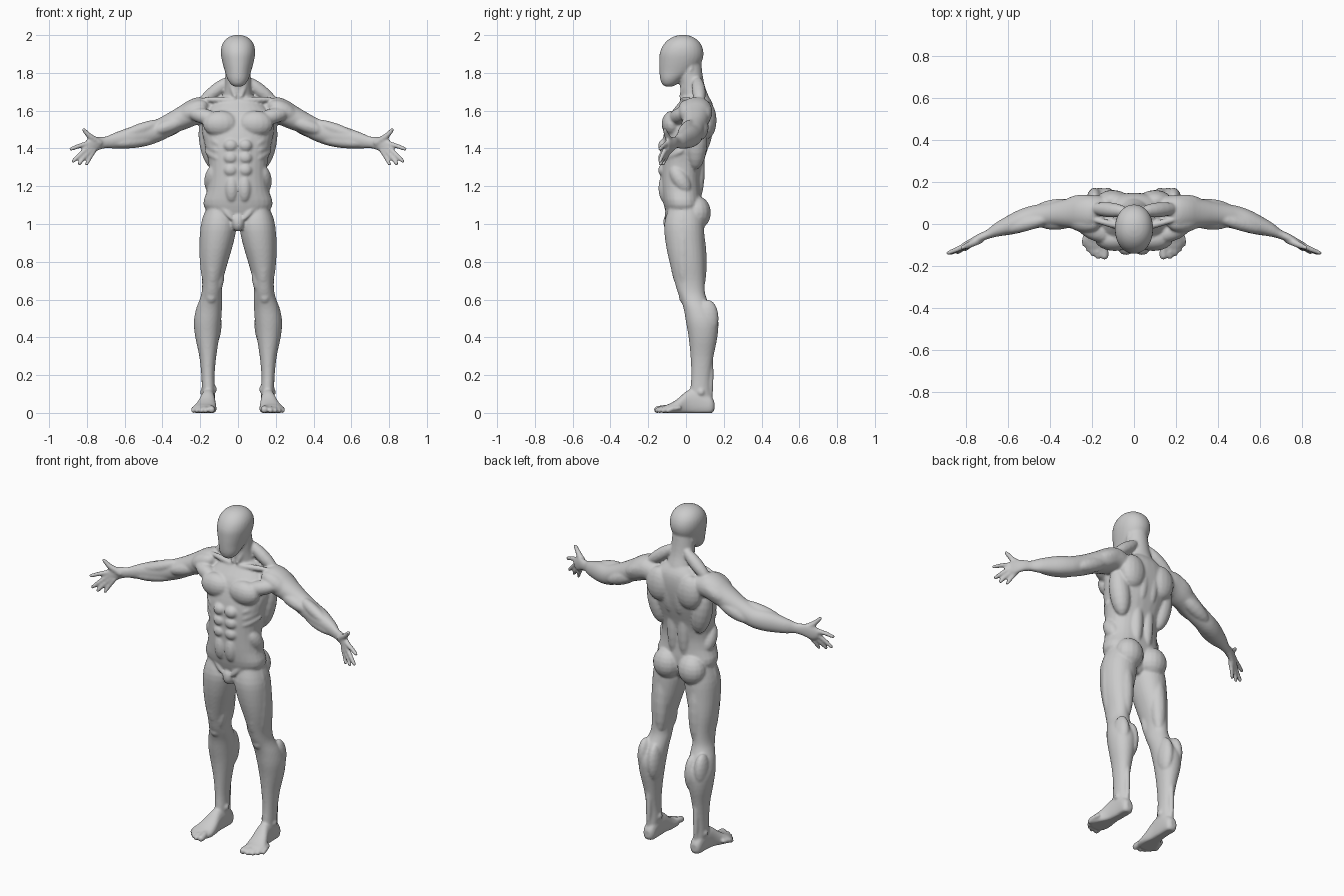
import bpy, math
from mathutils import Vector, Matrix

verts, faces = [], []


def skin(rings):
    """Join equal rings of points into one closed piece."""
    base, n = len(verts), len(rings[0])
    for ring in rings:
        verts.extend(ring)
    for i in range(len(rings) - 1):
        for j in range(n):
            a, b = base + i * n + j, base + i * n + (j + 1) % n
            faces.append((a, b, b + n, a + n))
    last = base + (len(rings) - 1) * n
    faces.append(tuple(range(base + n - 1, base - 1, -1)))
    faces.append(tuple(range(last, last + n)))


def loft(axis, rows, power=2.2, sides=28, steps=3):
    """Skin rounded sections; row = (t, a0, a1, b0, b1): extents at t along axis."""
    rows = [Vector(r) for r in rows]
    smooth = []
    for i in range(len(rows) - 1):
        p0, p1, p2, p3 = rows[max(i - 1, 0)], rows[i], rows[i + 1], rows[min(i + 2, len(rows) - 1)]
        for k in range(steps):
            u = k / steps
            smooth.append(0.5 * (2 * p1 + (p2 - p0) * u + (2 * p0 - 5 * p1 + 4 * p2 - p3) * u * u
                                 + (3 * p1 - p0 - 3 * p2 + p3) * u ** 3))
    smooth.append(rows[-1])
    rings = []
    for t, a0, a1, b0, b1 in smooth:
        ring = []
        for j in range(sides):
            ang = 2 * math.pi * (j + 0.5) / sides
            c, s = math.cos(ang), math.sin(ang)
            a = (a0 + a1) / 2 + (a1 - a0) / 2 * math.copysign(abs(c) ** (2 / power), c)
            b = (b0 + b1) / 2 + (b1 - b0) / 2 * math.copysign(abs(s) ** (2 / power), s)
            ring.append(Vector({'x': (t, a, b), 'y': (a, t, b), 'z': (a, b, t)}[axis]))
        rings.append(ring)
    skin(rings)


def circle(r, z, n=16):
    return [Vector((r * math.cos(2 * math.pi * j / n), r * math.sin(2 * math.pi * j / n), z)) for j in range(n)]


BALL = [circle(math.sin(a), -math.cos(a)) for a in [.02 + (math.pi - .04) * i / 10 for i in range(11)]]


def blob(c, r, rot=Matrix()):
    m = Matrix.Translation(c) @ rot @ Matrix.Diagonal((*r, 1))
    skin([[m @ p for p in ring] for ring in BALL])


def muscle(p, q, r):
    """Spindle stretched between two points."""
    p, q = Vector(p), Vector(q)
    rot = (q - p).to_track_quat('Z', 'Y').to_matrix().to_4x4()
    blob((p + q) / 2, (r, r, (q - p).length * 0.55), rot)


def digit(points, r0, r1):
    """Finger or toe: two tapering bones with a ball at each joint."""
    pts = [Vector(p) for p in points]
    radii = [r0, (r0 + r1) / 2, r1]
    for p, r in zip(pts, radii):
        blob(p, (r, r, r))
    for i in range(2):
        d = pts[i + 1] - pts[i]
        m = Matrix.Translation(pts[i]) @ d.to_track_quat('Z', 'Y').to_matrix().to_4x4()
        skin([[m @ p for p in circle(radii[i], 0)], [m @ p for p in circle(radii[i + 1], d.length)]])


# leg
loft('z', [(1.09, .04, .165, -.09, .08), (1.0, .008, .195, -.115, .095), (.9, .024, .202, -.108, .098),
           (.8, .053, .2, -.088, .1), (.7, .08, .19, -.062, .098), (.64, .085, .192, -.045, .1),
           (.6, .083, .203, -.028, .112), (.55, .085, .222, -.012, .14), (.48, .09, .234, .0, .17),
           (.4, .1, .226, .014, .166), (.3, .115, .205, .024, .146), (.2, .124, .194, .028, .131),
           (.12, .122, .191, .022, .13), (.05, .125, .187, .015, .145)], 2.1)
# thigh, knee and calf muscles
muscle((.165, -.02, 1.05), (.16, -.01, .67), .043)
muscle((.125, -.05, 1.1), (.135, -.035, .68), .05)
muscle((.1, -.015, .8), (.112, -.01, .64), .034)
muscle((.11, .06, 1.0), (.12, .07, .64), .045)
blob((.142, -.012, .615), (.03, .026, .036))
blob((.125, .115, .47), (.038, .058, .11))
blob((.188, .115, .5), (.038, .058, .1))
muscle((.157, .13, .35), (.157, .13, .06), .016)
blob((.186, .08, .11), (.014, .02, .02))
blob((.126, .07, .125), (.014, .02, .02))

# foot and toes
loft('y', [(.15, .138, .175, .015, .06), (.13, .122, .19, -.01, .09), (.07, .12, .192, -.015, .125),
           (.01, .12, .2, -.015, .12), (-.04, .115, .222, -.015, .078), (-.08, .114, .24, -.012, .052),
           (-.11, .12, .228, -.006, .04), (-.125, .13, .2, .0, .03)], 2.3)
for x, y, r in ((.14, -.152, .019), (.172, -.153, .0145), (.196, -.14, .0135), (.217, -.12, .013), (.236, -.096, .0125)):
    digit([(x * .8 + .036, y + .06, .026), (x, y + .022, .022), (x, y, r * .9)], r * .95, r)

# arm, from inside the shoulder to the palm
loft('x', [(.13, .01, .13, 1.53, 1.65), (.2, -.03, .138, 1.53, 1.672), (.26, -.028, .135, 1.508, 1.655),
           (.32, -.018, .12, 1.485, 1.617), (.4, -.012, .102, 1.443, 1.57), (.46, -.02, .092, 1.42, 1.542),
           (.5, -.03, .084, 1.41, 1.527), (.55, -.044, .066, 1.402, 1.518), (.6, -.052, .04, 1.4, 1.503),
           (.66, -.062, .004, 1.4, 1.48), (.7, -.073, -.028, 1.402, 1.463), (.74, -.09, -.047, 1.39, 1.462),
           (.775, -.108, -.068, 1.37, 1.456), (.8, -.115, -.082, 1.372, 1.445), (.815, -.115, -.09, 1.385, 1.43)], 2.1)
# shoulder, upper arm and forearm muscles
muscle((.17, .0, 1.635), (.31, .02, 1.56), .05)
muscle((.17, .1, 1.63), (.33, .09, 1.55), .045)
muscle((.28, .015, 1.55), (.45, .005, 1.49), .038)
muscle((.27, .085, 1.55), (.46, .07, 1.46), .042)
muscle((.4, .03, 1.54), (.62, -.03, 1.465), .033)
muscle((.44, .02, 1.45), (.66, -.04, 1.425), .033)

# fingers and thumb
digit([(.79, -.098, 1.428), (.845, -.122, 1.412), (.883, -.138, 1.397)], .0145, .0105)
digit([(.79, -.1, 1.41), (.84, -.125, 1.365), (.872, -.138, 1.333)], .0145, .0105)
digit([(.78, -.098, 1.393), (.818, -.12, 1.35), (.84, -.135, 1.319)], .014, .0105)
digit([(.762, -.09, 1.388), (.787, -.108, 1.345), (.802, -.122, 1.316)], .013, .0095)
digit([(.735, -.075, 1.43), (.785, -.1, 1.464), (.816, -.112, 1.498)], .02, .011)

# chest, back and collar muscles
blob((.092, -.072, 1.53), (.095, .057, .07))
muscle((.1, -.07, 1.55), (.26, -.01, 1.59), .042)
muscle((.17, .06, 1.56), (.125, .05, 1.3), .058)
blob((.1, .11, 1.55), (.08, .052, .1))
muscle((.036, .06, 1.77), (.2, .075, 1.64), .036)
muscle((.03, .11, 1.66), (.035, .1, 1.4), .04)
muscle((.036, .065, 1.45), (.036, .06, 1.13), .038)
muscle((.015, -.025, 1.655), (.19, .02, 1.66), .017)
muscle((.062, .03, 1.83), (.014, -.028, 1.67), .018)
# stomach, waist and seat muscles
for z in (1.415, 1.35, 1.285):
    blob((.038, -.118, z), (.038, .03, .034))
blob((.034, -.115, 1.19), (.036, .031, .075))
for z in (1.44, 1.4, 1.36):
    muscle((.105, -.105, z - .015), (.17, -.02, z + .03), .02)
muscle((.125, -.07, 1.3), (.14, .01, 1.17), .046)
muscle((.155, -.05, 1.18), (.035, -.105, 1.03), .022)
blob((.083, .058, 1.06), (.083, .074, .088))

# the other side
count = len(verts)
verts += [Vector((-v.x, v.y, v.z)) for v in verts]
faces += [tuple(i + count for i in reversed(f)) for f in faces]

# trunk: (z, half width, front, back)
loft('z', [(z, -w, w, f, b) for z, w, f, b in (
    (.975, .03, -.05, .04), (1.02, .12, -.09, .07), (1.1, .183, -.118, .085), (1.18, .163, -.13, .08),
    (1.25, .154, -.133, .08), (1.33, .157, -.133, .095), (1.42, .176, -.128, .122), (1.5, .192, -.112, .14),
    (1.58, .18, -.085, .148), (1.64, .13, -.04, .14), (1.68, .08, -.01, .115))], 2.3)
blob((0, -.085, 1.01), (.035, .036, .05))
# neck
loft('z', [(z, -w, w, f, b) for z, w, f, b in (
    (1.6, .09, -.03, .14), (1.67, .078, -.025, .122), (1.73, .068, -.032, .1), (1.79, .066, -.04, .088),
    (1.86, .06, -.04, .08))], 2)
# head with a plain, smooth face
loft('z', [(z, -w, w, f, b) for z, w, f, b in (
    (1.728, .022, -.112, -.07), (1.742, .04, -.127, -.045), (1.77, .057, -.137, -.01), (1.81, .07, -.141, .05),
    (1.86, .084, -.142, .084), (1.905, .091, -.139, .093), (1.945, .086, -.122, .083), (1.975, .068, -.095, .06),
    (1.993, .042, -.063, .03), (2.001, .012, -.03, .0))], 2.1)

# flat soles, then fuse all parts into one soft skin
mesh = bpy.data.meshes.new("body")
mesh.from_pydata([(v.x, v.y, max(v.z, 0)) for v in verts], [], faces)
body = bpy.data.objects.new("body", mesh)
bpy.context.collection.objects.link(body)
fuse = body.modifiers.new("fuse", 'REMESH')
fuse.mode = 'VOXEL'
fuse.voxel_size = .0068
fuse.use_smooth_shade = True
soft = body.modifiers.new("soften", 'SMOOTH')
soft.factor = .5
soft.iterations = 5
